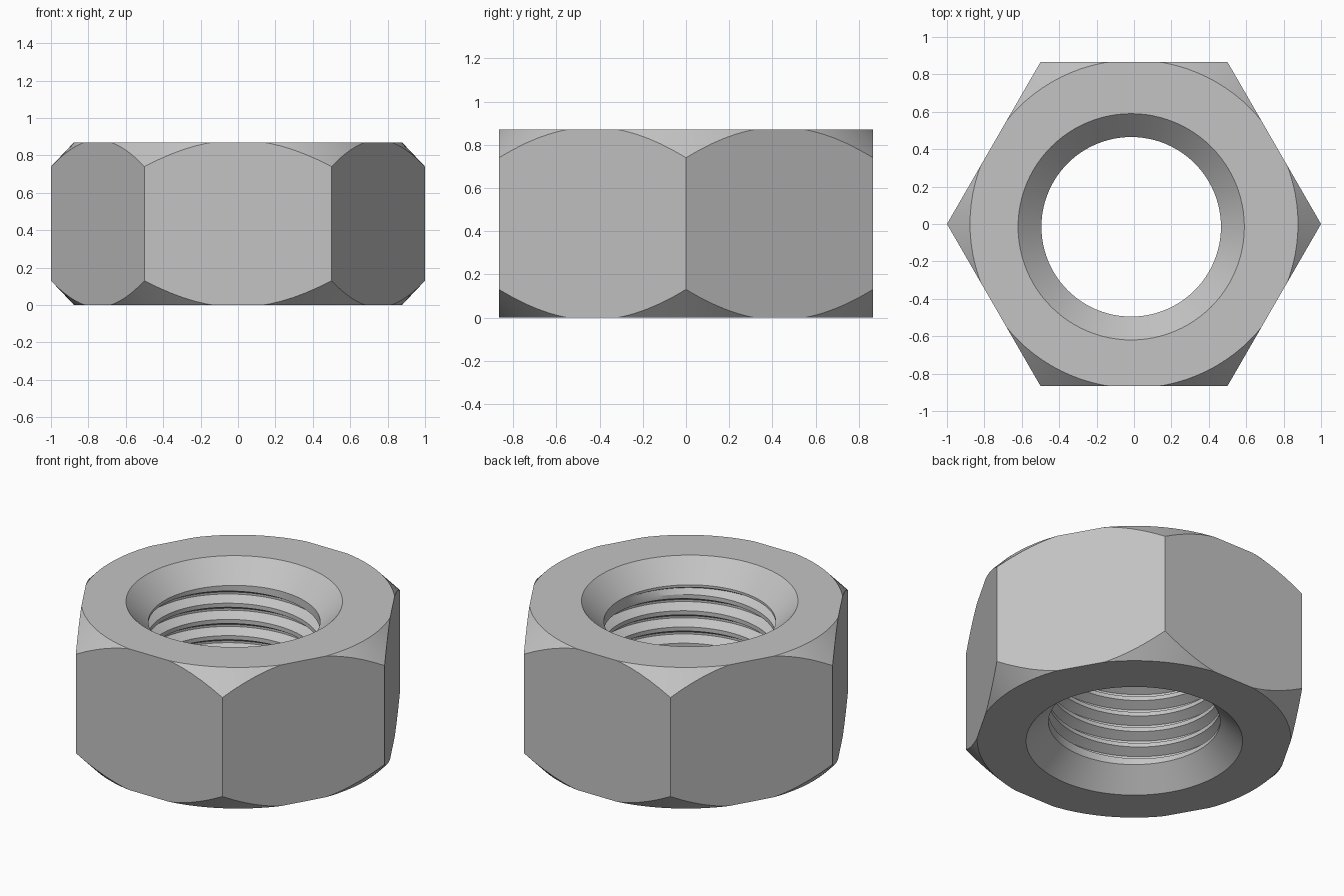
import bpy, bmesh
from math import cos, sin, pi, radians

if "Cube" in bpy.data.objects:
    bpy.data.objects.remove(bpy.data.objects["Cube"], do_unlink=True)

HEIGHT = 0.87
SEGS = 96
BORE_X = BORE_Y = -0.015      # the bore sits slightly off centre
BORE_R, SINK = 0.48, 0.125    # minor radius, countersink depth
PITCH, DEPTH = 0.1, 0.054     # thread

steel = bpy.data.materials.new("grey steel")
steel.use_nodes = True
steel.diffuse_color = (0.55, 0.55, 0.55, 1)
steel.node_tree.nodes["Principled BSDF"].inputs["Base Color"].default_value = (0.55, 0.55, 0.55, 1)


def finish(bm, name):
    bmesh.ops.remove_doubles(bm, verts=bm.verts, dist=1e-5)
    bmesh.ops.recalc_face_normals(bm, faces=bm.faces)
    mesh = bpy.data.meshes.new(name)
    bm.to_mesh(mesh)
    bm.free()
    mesh.materials.append(steel)
    obj = bpy.data.objects.new(name, mesh)
    bpy.context.collection.objects.link(obj)
    return obj


def lathe(name, column, steps, cx=0, cy=0):
    """Solid of revolution; column(turn) lists (radius, z) from bottom to top."""
    bm = bmesh.new()
    grid = []
    for i in range(steps + 1):
        a = 2 * pi * i / steps
        grid.append([bm.verts.new((cx + r * cos(a), cy + r * sin(a), z))
                     for r, z in column(i / steps)])
    for left, right in zip(grid, grid[1:]):
        for k in range(len(left) - 1):
            # Skip corners that coincide, so run-outs end in triangles
            loop = []
            for v in (left[k], right[k], right[k + 1], left[k + 1]):
                if all((v.co - w.co).length > 1e-5 for w in loop):
                    loop.append(v)
            if len(loop) > 2:
                bm.faces.new(loop)
    bm.faces.new([col[0] for col in grid[:-1]])
    bm.faces.new([col[-1] for col in grid[:-1]])
    return finish(bm, name)


def thread_column(turn):
    """Countersinks at both ends with a helical groove between them."""
    low, high = SINK + 0.015, HEIGHT - SINK - 0.015
    wide = BORE_R + SINK + 0.1
    points = [(wide, -0.1), (BORE_R, SINK)]
    for k in range(-2, 9):
        for offset, depth in ((0, 0), (0.3125, DEPTH), (0.4375, DEPTH), (0.75, 0)):
            z = min(max((k + offset + turn) * PITCH, low), high)
            limit = min(z - low, high - z) * 1.7
            points.append((BORE_R + min(depth, limit), z))
    return points + [(BORE_R, HEIGHT - SINK), (wide, HEIGHT + 0.1)]


def boolean(target, tool, operation):
    mod = target.modifiers.new(operation, "BOOLEAN")
    mod.operation, mod.solver, mod.object = operation, "EXACT", tool
    bpy.context.view_layer.objects.active = target
    bpy.ops.object.modifier_apply(modifier=mod.name)
    bpy.data.objects.remove(tool, do_unlink=True)


# Hexagonal prism, taller than the nut so the chamfer solid trims its ends
nut = lathe("hex_nut", lambda t: [(1, -0.1), (1, HEIGHT + 0.1)], 6)

# Double cone that rounds off the corners
chamfer = [(0.877, 0), (1.0, 0.13), (1.06, 0.1934)]
chamfer += [(r, HEIGHT - z) for r, z in reversed(chamfer)]
boolean(nut, lathe("chamfer_solid", lambda t: chamfer, SEGS), "INTERSECT")

# Threaded bore with countersinks
boolean(nut, lathe("bore_cutter", thread_column, SEGS, BORE_X, BORE_Y), "DIFFERENCE")

bpy.ops.object.select_all(action="DESELECT")
nut.select_set(True)
bpy.context.view_layer.objects.active = nut
bpy.ops.object.shade_smooth_by_angle(angle=radians(25))
